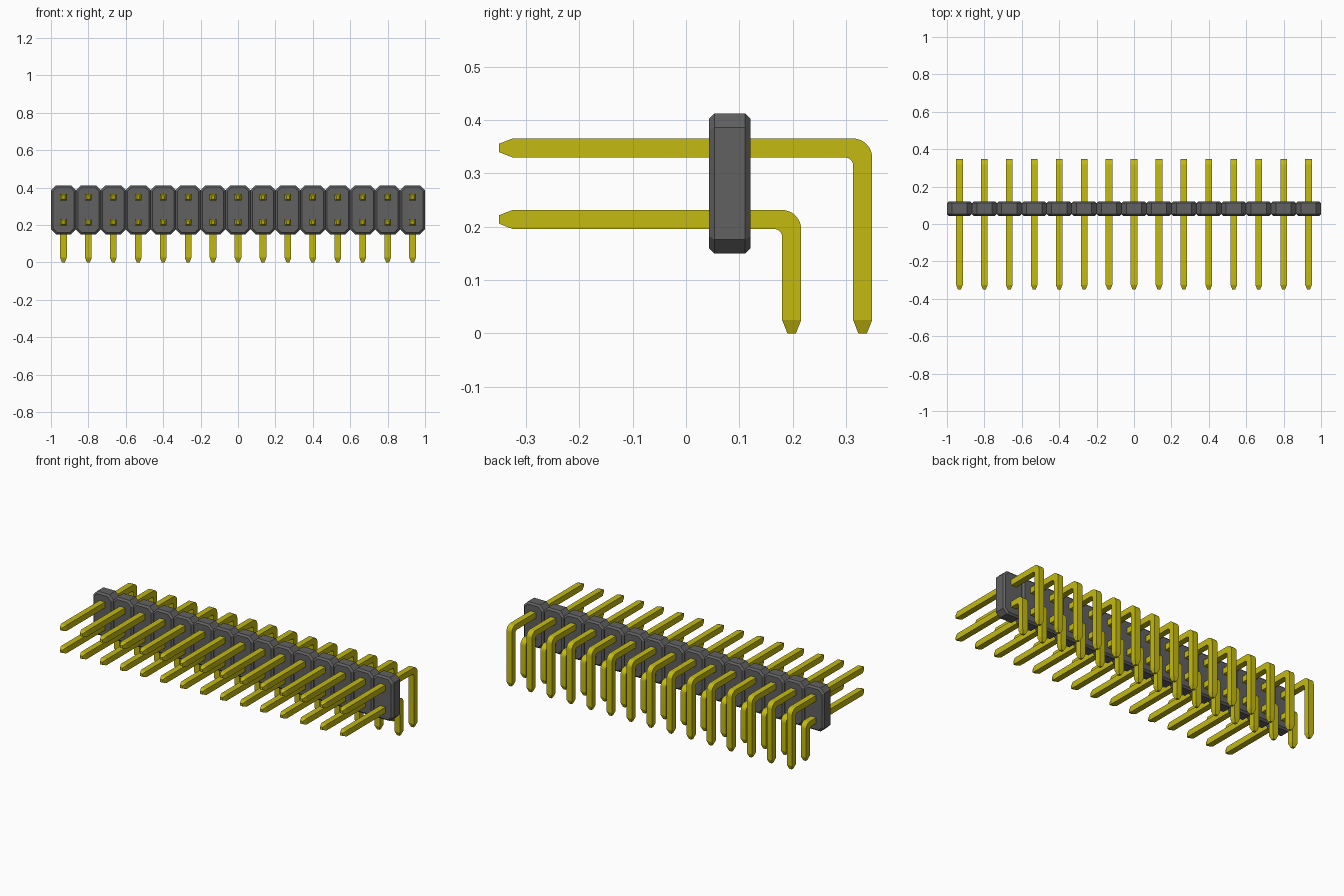
import bpy, bmesh, math

cube = bpy.data.objects.get("Cube")
if cube:
    bpy.data.objects.remove(cube, do_unlink=True)

COUNT = 15
PITCH = 2 / COUNT
XS = [(i - (COUNT - 1) / 2) * PITCH for i in range(COUNT)]


def material(name, color):
    m = bpy.data.materials.new(name)
    m.use_nodes = True
    m.diffuse_color = color
    m.node_tree.nodes["Principled BSDF"].inputs["Base Color"].default_value = color
    return m


def loft(bm, rings):
    """Skin a list of point rings and cap both ends."""
    loops = [[bm.verts.new(p) for p in ring] for ring in rings]
    n = len(loops[0])
    for a, b in zip(loops, loops[1:]):
        for i in range(n):
            j = (i + 1) % n
            bm.faces.new((a[i], a[j], b[j], b[i]))
    bm.faces.new(loops[0])
    bm.faces.new(loops[-1])


def finish(bm, name, mat):
    bmesh.ops.recalc_face_normals(bm, faces=bm.faces)
    mesh = bpy.data.meshes.new(name)
    bm.to_mesh(mesh)
    bm.free()
    mesh.materials.append(mat)
    ob = bpy.data.objects.new(name, mesh)
    bpy.context.collection.objects.link(ob)
    return ob


grey = material("dark grey plastic", (0.12, 0.12, 0.12, 1))
gold = material("yellow metal", (0.55, 0.49, 0.005, 1))


# Housing: a row of chamfered octagonal cells joined side by side
def octagon(x, y, inset):
    w, h, c = PITCH / 2 - inset, 0.131 - inset, 0.026 - inset * 0.4
    pts = [(w, h - c), (w - c, h), (c - w, h), (-w, h - c),
           (-w, c - h), (c - w, -h), (w - c, -h), (w, c - h)]
    return [(x + px, y, 0.281 + pz) for px, pz in pts]


bm = bmesh.new()
for x in XS:
    loft(bm, [octagon(x, 0.043, 0.01), octagon(x, 0.053, 0),
              octagon(x, 0.111, 0), octagon(x, 0.121, 0.01)])
bmesh.ops.recalc_face_normals(bm, faces=bm.faces)
walls = [f for f in bm.faces
         if abs(f.normal.x) > 0.99 and abs(f.calc_center_median().x) < 0.99]
bmesh.ops.delete(bm, geom=walls, context="FACES")
bmesh.ops.remove_doubles(bm, verts=bm.verts, dist=0.0001)
finish(bm, "housing", grey)

# Bent pins: square bars with pointed ends and a rounded right-angle bend
R = 0.0178    # half thickness
TIP = 0.008   # half thickness at the points
TAPER = 0.025
OUTER, INNER = 0.036, 0.015


def section(x, half, a, b):
    return [(x - half, *a), (x + half, *a), (x + half, *b), (x - half, *b)]


def pin(bm, x, y, z):
    front = -0.35
    rings = [section(x, TIP, (front, z + TIP), (front, z - TIP)),
             section(x, R, (front + TAPER, z + R), (front + TAPER, z - R))]
    for k in range(9):
        t = math.pi / 2 * k / 8
        s, c = math.sin(t), math.cos(t)
        outer = (y + R - OUTER * (1 - s), z + R - OUTER * (1 - c))
        inner = (y - R - INNER * (1 - s), z - R - INNER * (1 - c))
        rings.append(section(x, R, outer, inner))
    rings += [section(x, R, (y + R, TAPER), (y - R, TAPER)),
              section(x, TIP, (y + TIP, 0), (y - TIP, 0))]
    loft(bm, rings)


for name, y, z in (("upper_pins", 0.331, 0.3475), ("lower_pins", 0.198, 0.2135)):
    bm = bmesh.new()
    for x in XS:
        pin(bm, x, y, z)
    ob = finish(bm, name, gold)
    bpy.ops.object.select_all(action="DESELECT")
    ob.select_set(True)
    bpy.context.view_layer.objects.active = ob
    bpy.ops.object.shade_smooth_by_angle(angle=math.radians(20))
